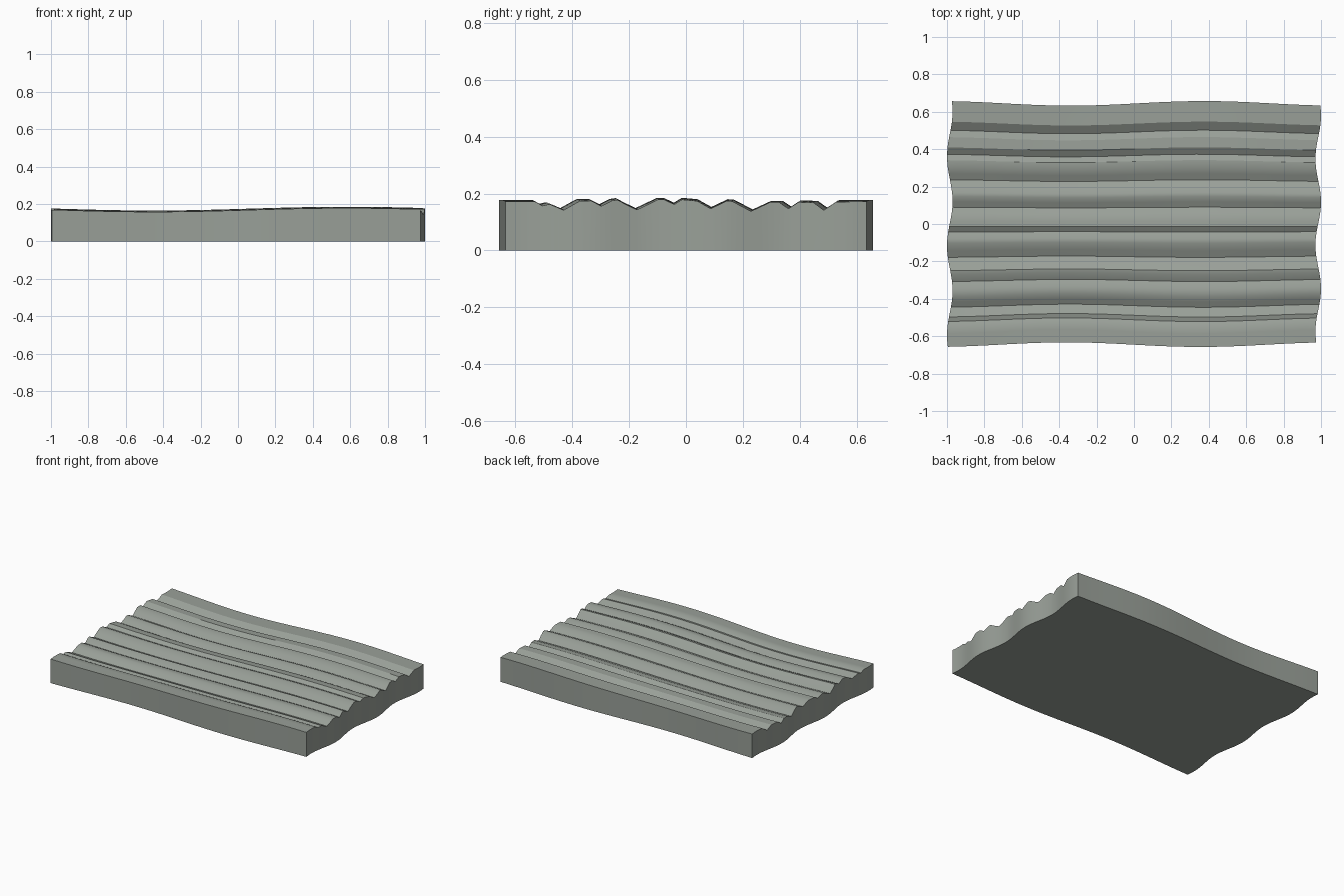
import bpy, bmesh
from math import cos, pi, radians

if "Cube" in bpy.data.objects:
    bpy.data.objects.remove(bpy.data.objects["Cube"])

# Cross-section of the grooved top: (y, z)
PROFILE = [
    (-.645, .178), (-.54, .178), (-.512, .163), (-.488, .169), (-.437, .148),
    (-.38, .180), (-.34, .181), (-.302, .162), (-.265, .181), (-.245, .184),
    (-.215, .168), (-.175, .149), (-.14, .166), (-.10, .185), (-.078, .185),
    (-.042, .168), (-.014, .185), (.04, .180), (.088, .153), (.145, .180),
    (.165, .179), (.232, .144), (.297, .174), (.335, .174), (.366, .153),
    (.402, .176), (.456, .174), (.492, .148), (.537, .177), (.645, .178)]
NX = 40


def densify(profile, step=.03):
    out = []
    for (y0, z0), (y1, z1) in zip(profile, profile[1:]):
        n = max(1, round((y1 - y0) / step))
        out += [(y0 + (y1 - y0) * i / n, z0 + (z1 - z0) * i / n) for i in range(n)]
    return out + [profile[-1]]


def warp(x, y, z):
    """Gentle waves in length, width and top height."""
    wy = y * (1 + .019 * cos(2 * pi * (x - .37) / 1.45))
    wx = x * .985 - .015 * cos(2 * pi * (y - .355) / .47)
    if z > 0:
        z += .010 * (cos(2 * pi * (x - .6) / 2.1) - 1)
    return wx, wy, z


section = densify(PROFILE)
bm = bmesh.new()
top, base = [], []
for i in range(NX + 1):
    x = -1 + 2 * i / NX
    top.append([bm.verts.new(warp(x, y, z)) for y, z in section])
    base.append([bm.verts.new(warp(x, y, 0)) for y, z in section])

# Grooved top and flat underside
m = len(section) - 1
for i in range(NX):
    for j in range(m):
        for g in (top, base):
            bm.faces.new((g[i][j], g[i + 1][j], g[i + 1][j + 1], g[i][j + 1]))
    # Long side walls
    for j in (0, m):
        bm.faces.new((base[i][j], base[i + 1][j], top[i + 1][j], top[i][j]))
# End walls
for i in (0, NX):
    for j in range(m):
        bm.faces.new((base[i][j], base[i][j + 1], top[i][j + 1], top[i][j]))
bmesh.ops.recalc_face_normals(bm, faces=bm.faces)

mesh = bpy.data.meshes.new("grooved_plank")
bm.to_mesh(mesh)
bm.free()
plank = bpy.data.objects.new("grooved_plank", mesh)
bpy.context.collection.objects.link(plank)

# Weathered grey-green colour
mat = bpy.data.materials.new("weathered_grey")
mat.diffuse_color = (.32, .35, .315, 1)
mat.use_nodes = True
mat.node_tree.nodes["Principled BSDF"].inputs["Base Color"].default_value = mat.diffuse_color
mesh.materials.append(mat)

bpy.context.view_layer.objects.active = plank
plank.select_set(True)
bpy.ops.object.shade_smooth_by_angle(angle=radians(30))
